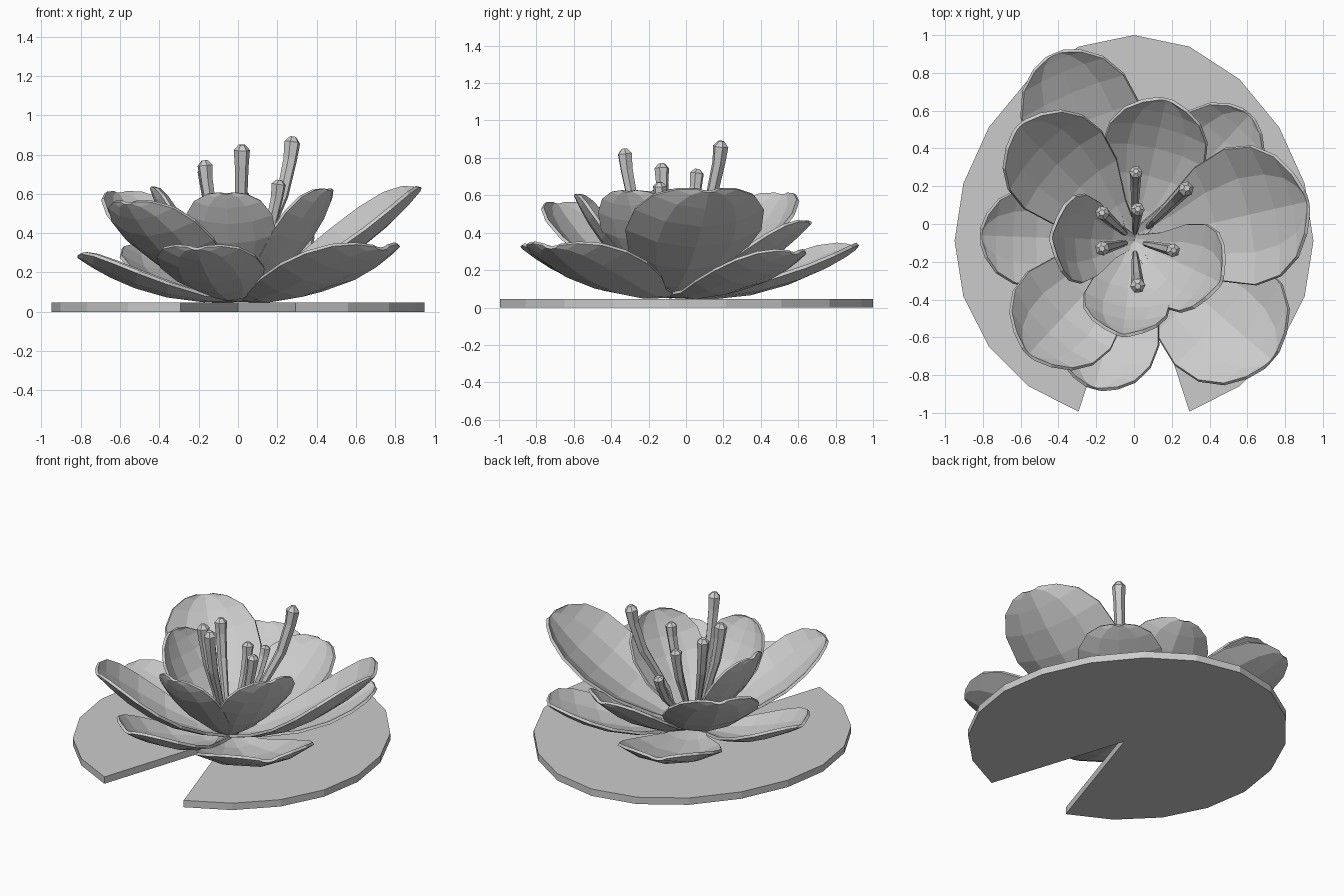
import bpy, math
from mathutils import Vector

cube = bpy.data.objects.get("Cube")
if cube:
    bpy.data.objects.remove(cube)

grey = bpy.data.materials.new("light_grey")
grey.use_nodes = True
grey.diffuse_color = (0.6, 0.6, 0.6, 1)
grey.node_tree.nodes["Principled BSDF"].inputs["Base Color"].default_value = (0.6, 0.6, 0.6, 1)

HEART = Vector((0, -0.09, 0.06))


def add_object(name, data):
    data.materials.append(grey)
    obj = bpy.data.objects.new(name, data)
    bpy.context.collection.objects.link(obj)
    return obj


def add_mesh(name, verts, faces):
    mesh = bpy.data.meshes.new(name)
    mesh.from_pydata(verts, [], faces)
    return add_object(name, mesh)


# Lily pad: egg-shaped disc with a wedge cut out at the front
def lily_pad(height=0.046):
    rim = [(0, HEART.y)]
    for i in range(-9, 10):
        a = math.radians(18 * i)
        c = math.cos(a)
        stretch = 0.95 + 0.14 * max(c, 0) ** 1.2
        rim.append((0.95 * math.sin(a), HEART.y + stretch * c))
    n = len(rim)
    verts = [(x, y, z) for z in (0, height) for x, y in rim]
    faces = [tuple(range(n)), tuple(reversed(range(n, 2 * n)))]
    faces += [(i, n + i, n + (i + 1) % n, (i + 1) % n) for i in range(n)]
    add_mesh("lily_pad", verts, faces)


# Petal: a cupped spoon from the heart of the flower to its tip
OUTLINE = [(0, 0.13), (0.2, 0.42), (0.42, 0.83), (0.62, 1),
           (0.78, 0.95), (0.9, 0.74), (0.97, 0.44), (1, 0.16)]


def petal(name, tip, width, sag=0.09):
    axis = Vector(tip) - HEART
    side = Vector((-axis.y, axis.x, 0)).normalized()
    normal = axis.cross(side).normalized()
    half = width / 2
    verts, faces = [], []
    for t, w in OUTLINE:
        middle = HEART + axis * t - normal * axis.length * sag * 4 * t * (1 - t)
        for u in (-1, -0.55, 0, 0.55, 1):
            p = middle + side * half * w * u + normal * half * 0.3 * w * u * u
            p.z = max(p.z, 0.05)
            verts.append(p)
    for r in range(len(OUTLINE) - 1):
        for c in range(4):
            a = r * 5 + c
            faces.append((a, a + 5, a + 6, a + 1))
    obj = add_mesh(name, verts, faces)
    mod = obj.modifiers.new("thickness", "SOLIDIFY")
    mod.thickness = 0.018
    mod.offset = 0


# Stamen: bent six-sided stalk that swells into a blunt head
def stamen(name, tip):
    tip = Vector(tip)
    root = HEART + Vector((tip.x * 0.25, (tip.y - HEART.y) * 0.25, 0))
    rise = tip - root
    curve = bpy.data.curves.new(name, "CURVE")
    curve.dimensions = "3D"
    curve.bevel_depth = 0.026 + 0.018 * tip.z
    curve.bevel_resolution = 1
    curve.use_fill_caps = True
    # out = horizontal progress, up = vertical progress, thickness factor
    profile = [(0, 0, 0.35), (0.22, 0.3, 0.5), (0.74, 0.64, 0.75),
               (0.93, 0.86, 0.85), (0.98, 0.965, 1), (1, 1, 0.4)]
    spline = curve.splines.new("POLY")
    spline.points.add(len(profile) - 1)
    spline.use_smooth = False
    for point, (out, up, r) in zip(spline.points, profile):
        point.co = (root.x + rise.x * out, root.y + rise.y * out, root.z + rise.z * up, 1)
        point.radius = r
    add_object(name, curve)


lily_pad()

inner_petals = {
    "front": ((-0.06, -0.59, 0.60), 0.46),
    "right": ((-0.44, -0.07, 0.63), 0.47),
    "back_right": ((-0.61, 0.52, 0.60), 0.58),
    "back": ((0.17, 0.66, 0.45), 0.55),
    "left": ((0.46, -0.31, 0.62), 0.49),
}
outer_petals = {
    "right": ((-0.81, -0.06, 0.28), 0.52),
    "back_right": ((-0.42, 0.90, 0.32), 0.62),
    "back_left": ((0.61, 0.58, 0.29), 0.52),
    "left": ((0.92, 0.12, 0.62), 0.74),
    "front_left": ((0.73, -0.72, 0.32), 0.71),
    "front_right": ((-0.56, -0.69, 0.55), 0.60),
    "front": ((-0.21, -0.87, 0.32), 0.54),
}
for ring, petals in (("inner", inner_petals), ("outer", outer_petals)):
    for place, (tip, width) in petals.items():
        petal(f"{ring}_petal_{place}", tip, width)

stamen_tips = [(0.28, 0.19, 0.89), (0.02, -0.33, 0.85), (-0.17, -0.13, 0.77),
               (0.21, -0.14, 0.67), (-0.17, 0.06, 0.74), (0.01, 0.28, 0.52),
               (0.02, 0.08, 0.62)]
for i, tip in enumerate(stamen_tips):
    stamen(f"stamen_{i + 1}", tip)
